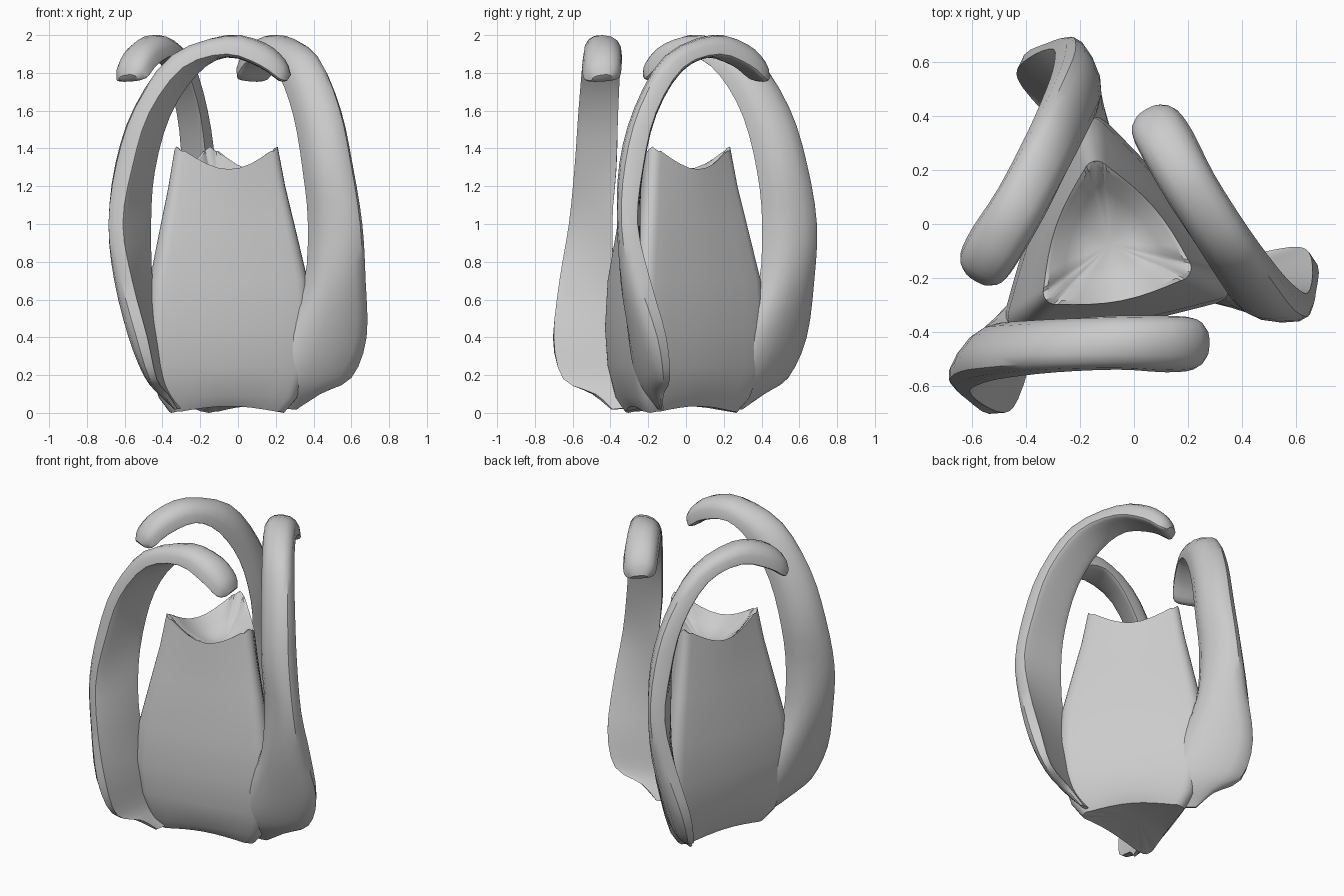
import bpy, bmesh
from math import sin, cos, pi, radians, copysign
from mathutils import Vector, Matrix

cube = bpy.data.objects.get("Cube")
if cube:
    bpy.data.objects.remove(cube, do_unlink=True)

AXIS = Vector((-0.088, -0.076, 0))      # axis of the threefold symmetry

clay = bpy.data.materials.new("grey clay")
clay.use_nodes = True
clay.diffuse_color = (0.6, 0.6, 0.6, 1)
clay.node_tree.nodes["Principled BSDF"].inputs["Base Color"].default_value = clay.diffuse_color


def loft(name, rings, start_center=None, end_center=None):
    """Skin closed rings of points; each end is a flat cap or a fan to a centre."""
    bm = bmesh.new()
    loops = [[bm.verts.new(p) for p in ring] for ring in rings]
    for low, high in zip(loops, loops[1:]):
        for i in range(len(low)):
            bm.faces.new((low[i - 1], low[i], high[i], high[i - 1]))
    for loop, center in ((loops[0], start_center), (loops[-1], end_center)):
        if center is None:
            bm.faces.new(loop)
        else:
            hub = bm.verts.new(center)
            for i in range(len(loop)):
                bm.faces.new((loop[i - 1], loop[i], hub))
    bmesh.ops.recalc_face_normals(bm, faces=bm.faces)
    mesh = bpy.data.meshes.new(name)
    bm.to_mesh(mesh)
    bm.free()
    mesh.materials.append(clay)
    obj = bpy.data.objects.new(name, mesh)
    bpy.context.collection.objects.link(obj)
    bpy.ops.object.select_all(action="DESELECT")
    obj.select_set(True)
    bpy.context.view_layer.objects.active = obj
    bpy.ops.object.shade_smooth_by_angle(angle=radians(35))


def polar(degrees, length):
    return Vector((cos(radians(degrees)), sin(radians(degrees)), 0)) * length


def triangle_ring(radius, z, sag=0, bulge=0.03, steps=8):
    """Triangle with rounded corners; sag shifts the height towards mid-edge."""
    rounding = 0.15 * radius
    ring = []
    for angle in (221, 341, 461):
        heart, following = polar(angle, radius - rounding), polar(angle + 120, radius - rounding)
        # corner arc
        for turn in (-40, -20, 0, 20, 40):
            height = Vector((0, 0, z + sag * 0.2 * abs(turn) / 40))
            ring.append(AXIS + heart + polar(angle + turn, rounding) + height)
        # bulging side
        for s in range(steps + 1):
            wave = sin(pi * s / steps)
            p = heart.lerp(following, s / steps) + polar(angle + 60, rounding + bulge * radius * wave)
            ring.append(AXIS + p + Vector((0, 0, z + sag * (0.2 + 0.8 * wave))))
    return ring


# Body: twisted three-sided cup with a scalloped rim and a shallow bowl
body_profile = [(0.35, 0.0, 0.035), (0.42, 0.08, 0.01), (0.48, 0.25), (0.5, 0.45),
                (0.48, 0.7), (0.405, 1.0), (0.355, 1.2, -0.03, 0.06), (0.315, 1.41, -0.12, 0.1),
                (0.295, 1.4, -0.12, 0.1), (0.22, 1.29, -0.05, 0.1), (0.12, 1.22, -0.02, 0.1)]
loft("cup_body", [triangle_ring(*p) for p in body_profile],
     AXIS + Vector((0, 0, 0.06)), AXIS + Vector((0, 0, 1.2)))

# Arm: each station holds the back edge, the outer ridge and the front edge
stations = [
    ((-.28, -.27, .03), (-.33, -.35, .02), (-.32, -.39, .02)),
    ((-.34, -.25, .10), (-.42, -.42, .10), (-.37, -.48, .10)),
    ((-.37, -.23, .20), (-.49, -.47, .20), (-.43, -.65, .18)),
    ((-.40, -.26, .40), (-.57, -.52, .40), (-.48, -.70, .40)),
    ((-.45, -.37, .68), (-.64, -.50, .70), (-.56, -.67, .70)),
    ((-.46, -.39, 1.0), (-.66, -.49, 1.0), (-.61, -.62, 1.0)),
    ((-.44, -.37, 1.28), (-.63, -.46, 1.32), (-.56, -.59, 1.3)),
    ((-.36, -.36, 1.57), (-.53, -.45, 1.62), (-.47, -.57, 1.59)),
    ((-.22, -.35, 1.79), (-.34, -.44, 1.89), (-.29, -.55, 1.83)),
    ((-.06, -.34, 1.89), (-.06, -.44, 2.0), (-.06, -.54, 1.9)),
    ((.12, -.34, 1.85), (.14, -.44, 1.96), (.12, -.55, 1.84)),
    ((.22, -.35, 1.78), (.25, -.44, 1.87), (.22, -.54, 1.77)),
    ((.26, -.39, 1.77), (.28, -.44, 1.79), (.26, -.50, 1.76)),
]


def smooth_path(points, steps=3):
    """Catmull-Rom curve through the points."""
    pts = [Vector(p) for p in points]
    pts = [pts[0]] + pts + [pts[-1]]
    path = []
    for a, b, c, d in zip(pts, pts[1:], pts[2:], pts[3:]):
        for s in range(steps):
            t = s / steps
            path.append(b + ((c - a) * t + (2 * a - 5 * b + 4 * c - d) * t ** 2
                             + (3 * b - a - 3 * c + d) * t ** 3) / 2)
    return path + [pts[-1]]


def arm_ring(back, ridge, front, swell, steps=8):
    """Squarish half-round outside; the inside is swollen, or hollow if negative."""
    middle, half = (back + front) / 2, (back - front) / 2
    ring = []
    for i in range(2 * steps):
        angle = pi * i / steps
        across, rise = cos(angle), sin(angle)
        depth = abs(rise) ** 0.8 if i <= steps else swell * rise
        ring.append(middle + half * copysign(abs(across) ** 0.85, across) + (ridge - middle) * depth)
    return ring


edges = list(zip(*(smooth_path(line) for line in zip(*stations))))
# The inside turns from hollow at the foot to rounded at the tip
arm_rings = [arm_ring(*edge, swell=0.3 * i / len(edges) - 0.1) for i, edge in enumerate(edges)]
for name, turn in (("front_arm", 0), ("left_arm", 120), ("back_arm", 240)):
    spin = Matrix.Translation(AXIS) @ Matrix.Rotation(radians(turn), 4, "Z") @ Matrix.Translation(-AXIS)
    loft(name, [[spin @ p for p in ring] for ring in arm_rings])
